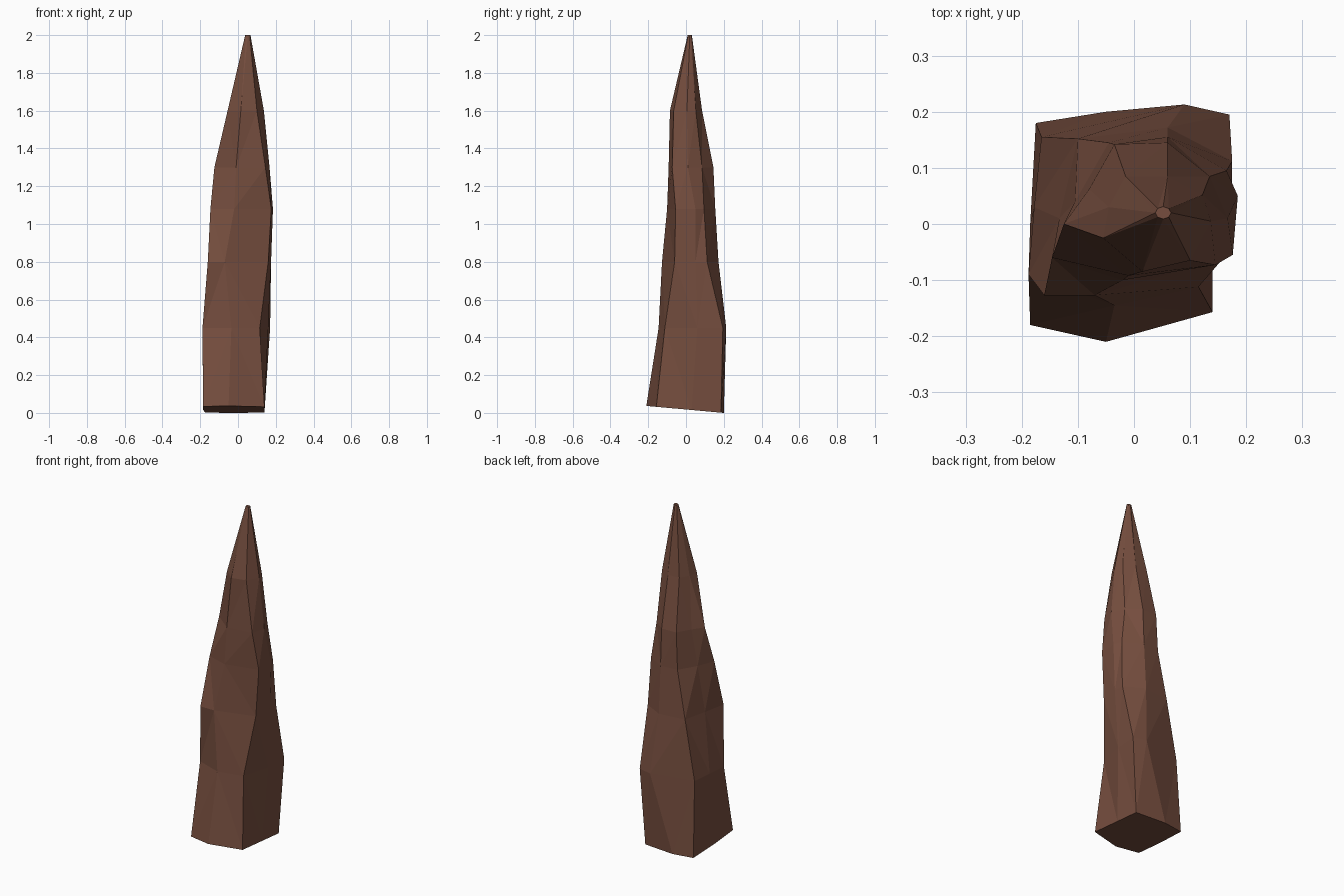
import bpy, bmesh, math

if "Cube" in bpy.data.objects:
    bpy.data.objects.remove(bpy.data.objects["Cube"])

# Cross-sections, bottom to top: height, then eight corners
# (front-left, front, front-right, right, back-right, back, back-left, left)
RINGS = [
    (0.03, [(-.185, -.18), (-.05, -.21), (.14, -.157), (.14, .03),
            (.14, .185), (-.05, .20), (-.175, .18), (-.185, 0)]),
    (0.45, [(-.188, -.09), (-.035, -.145), (.115, -.112), (.16, .06),
            (.17, .195), (.09, .213), (-.165, .155), (-.178, .03)]),
    (0.80, [(-.16, -.127), (-.07, -.127), (.16, -.06), (.175, .05),
            (.175, .112), (.06, .172), (-.10, .152), (-.133, .01)]),
    (1.08, [(-.146, -.06), (-.02, -.10), (.176, -.055), (.185, .05),
            (.165, .095), (.06, .155), (-.045, .145), (-.105, .04)]),
    (1.30, [(-.125, 0), (-.01, -.092), (.145, -.073), (.167, .01),
            (.135, .085), (.06, .145), (-.035, .142), (-.08, .062)]),
    (1.60, [(-.055, -.025), (.015, -.085), (.10, -.065), (.137, .005),
            (.122, .052), (.06, .085), (-.015, .085), (-.045, .03)]),
]

brown = bpy.data.materials.new("brown rock")
brown.diffuse_color = (0.18, 0.076, 0.049, 1)
brown.use_nodes = True
brown.node_tree.nodes["Principled BSDF"].inputs["Base Color"].default_value = brown.diffuse_color

bm = bmesh.new()
rings = []
for i, (z, pts) in enumerate(RINGS):
    # the underside slopes down towards the back
    rings.append([bm.verts.new((x, y, z - 0.09 * y - 0.013 if i == 0 else z))
                  for x, y in pts])
low = min(v.co.z for v in rings[0])
for v in rings[0]:
    v.co.z -= low

# blunt tip
rings.append([bm.verts.new((.052 + .014 * math.cos(a), .02 + .011 * math.sin(a), 2))
              for a in (math.radians(225 + 45 * k) for k in range(8))])

# sides, underside and tip cap
for a, b in zip(rings, rings[1:]):
    for k in range(8):
        n = (k + 1) % 8
        bm.faces.new((a[k], a[n], b[n], b[k]))
bm.faces.new(rings[0][::-1])
bm.faces.new(rings[-1])
bmesh.ops.triangulate(bm, faces=bm.faces[:])
bmesh.ops.recalc_face_normals(bm, faces=bm.faces[:])

mesh = bpy.data.meshes.new("rock_spike")
bm.to_mesh(mesh)
bm.free()
mesh.materials.append(brown)
spike = bpy.data.objects.new("rock_spike", mesh)
bpy.context.collection.objects.link(spike)
